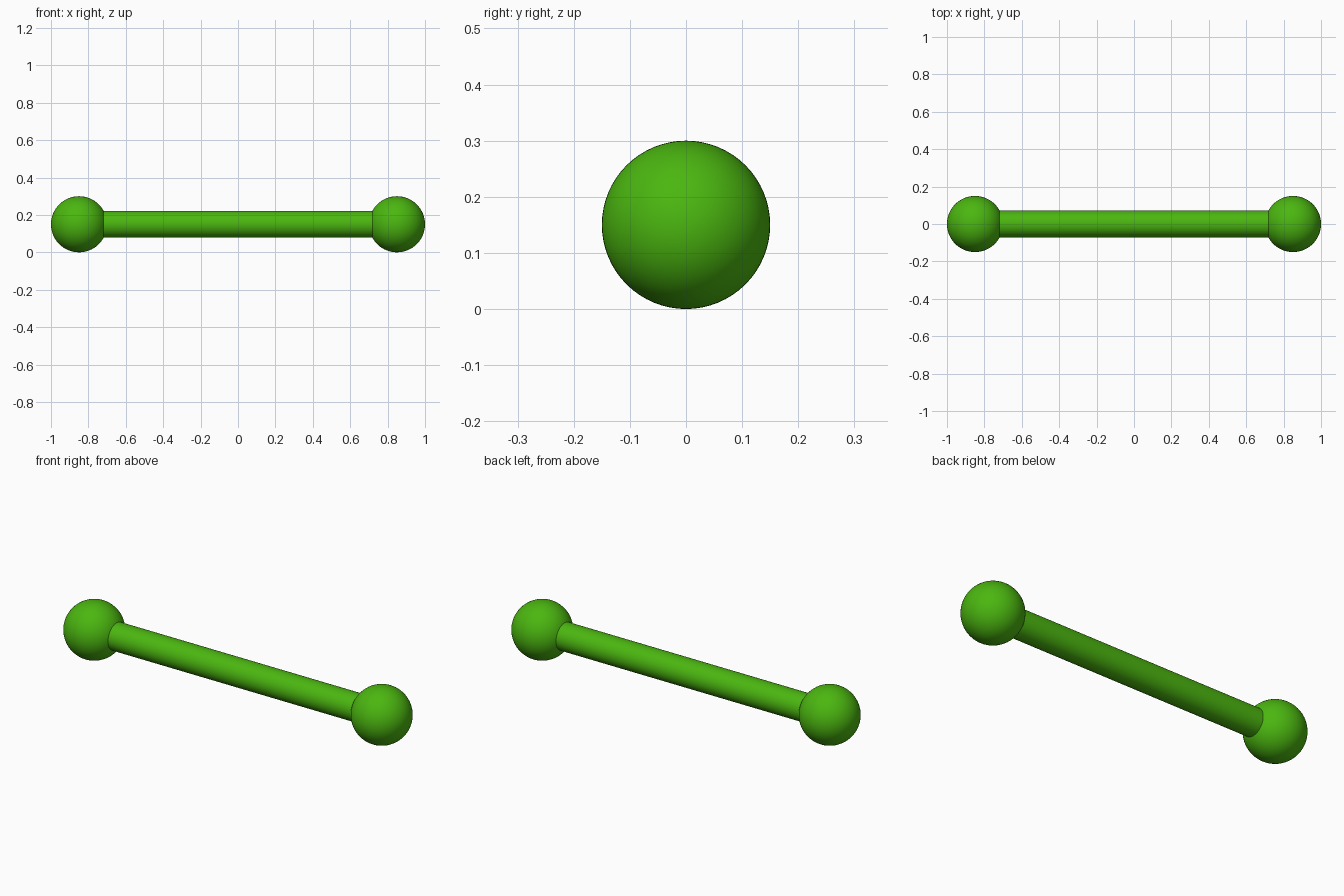
import bpy
import math

if "Cube" in bpy.data.objects:
    bpy.data.objects.remove(bpy.data.objects["Cube"])

R_BALL, R_BAR = 0.15, 0.072
BALL_X = 1 - R_BALL

green = bpy.data.materials.new("green")
green.diffuse_color = (0.07, 0.47, 0.005, 1)
green.use_nodes = True
green.node_tree.nodes["Principled BSDF"].inputs["Base Color"].default_value = green.diffuse_color


def finish(name):
    obj = bpy.context.object
    obj.name = name
    obj.data.materials.append(green)
    bpy.ops.object.shade_smooth_by_angle(angle=math.radians(40))


# Ball at each end, poles along the bar
for side, label in ((-1, "left"), (1, "right")):
    bpy.ops.mesh.primitive_uv_sphere_add(
        segments=64, ring_count=32, radius=R_BALL,
        location=(side * BALL_X, 0, R_BALL), rotation=(0, math.pi / 2, 0))
    finish(label + "_ball")

# Bar running into both balls
bpy.ops.mesh.primitive_cylinder_add(
    vertices=64, radius=R_BAR, depth=2 * BALL_X,
    location=(0, 0, R_BALL), rotation=(0, math.pi / 2, 0))
finish("bar")
